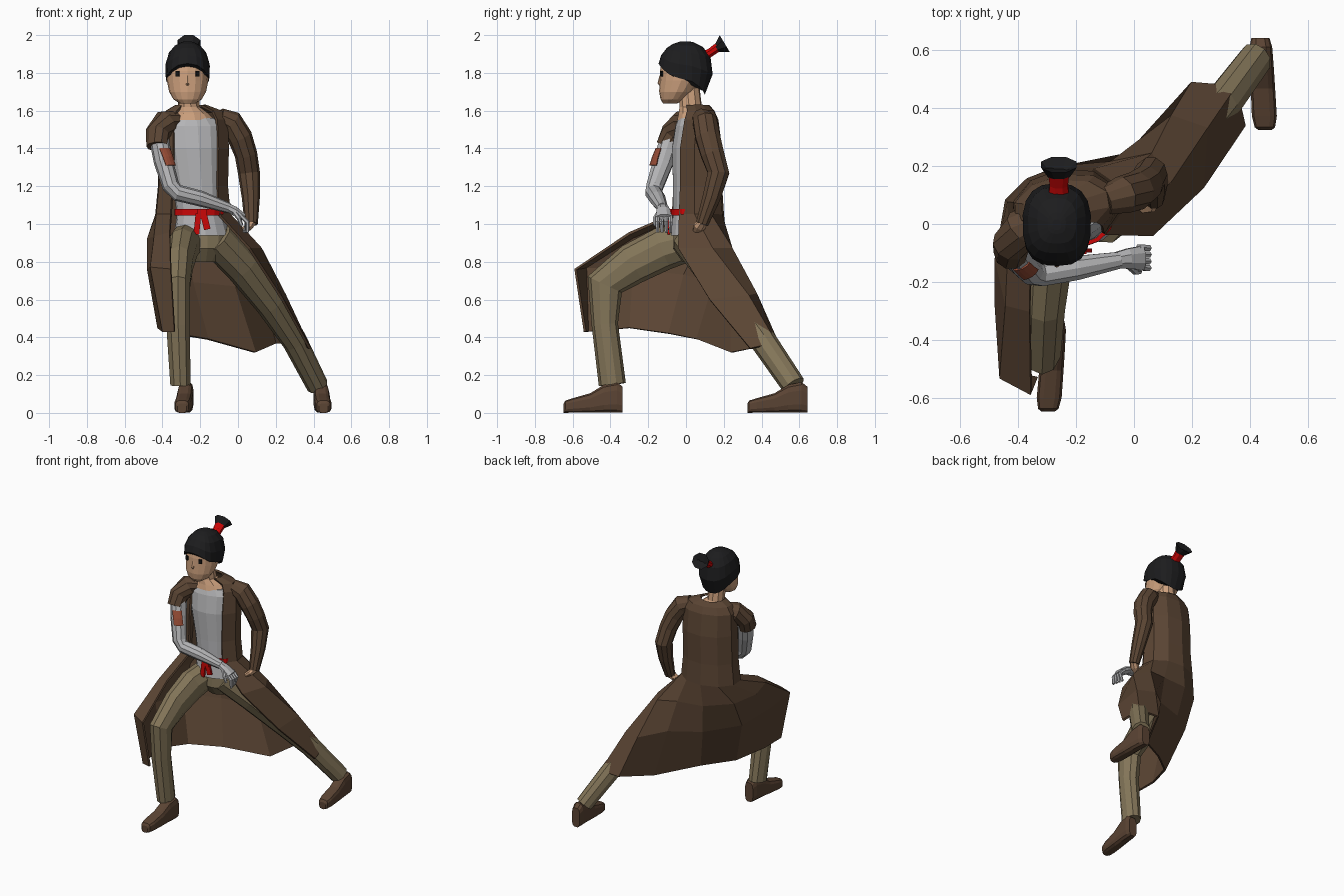
import bpy, bmesh, math
from mathutils import Vector, Matrix

def mat(name, r, g, b):
    m = bpy.data.materials.new(name)
    m.diffuse_color = (r, g, b, 1)
    return m

BROWN = mat("coat brown", 0.105, 0.06, 0.034)
SHOE = mat("shoe brown", 0.105, 0.058, 0.034)
KHAKI = mat("trouser khaki", 0.23, 0.18, 0.10)
GREY = mat("shirt grey", 0.46, 0.46, 0.47)
SKIN = mat("skin", 0.62, 0.36, 0.21)
BLACK = mat("hair black", 0.012, 0.012, 0.013)
RED = mat("sash red", 0.60, 0.002, 0.002)
RUST = mat("patch rust", 0.30, 0.07, 0.035)
EYE = mat("eye black", 0.006, 0.006, 0.006)


def finish(name, bm, m):
    bmesh.ops.recalc_face_normals(bm, faces=bm.faces[:])
    me = bpy.data.meshes.new(name)
    bm.to_mesh(me)
    bm.free()
    me.materials.append(m)
    ob = bpy.data.objects.new(name, me)
    bpy.context.collection.objects.link(ob)
    return ob


def grid(name, rows, m, closed=False, caps=False, thick=0):
    """Skin rows of points with quads; optionally close, cap or thicken."""
    bm = bmesh.new()
    vs = [[bm.verts.new(p) for p in r] for r in rows]
    n = len(rows[0])
    for a, b in zip(vs, vs[1:]):
        for i in range(n if closed else n - 1):
            j = (i + 1) % n
            bm.faces.new((a[i], a[j], b[j], b[i]))
    if caps:
        bm.faces.new(vs[0])
        bm.faces.new(vs[-1])
    ob = finish(name, bm, m)
    if thick:
        s = ob.modifiers.new("thickness", 'SOLIDIFY')
        s.thickness = thick
        s.offset = 0
    return ob


def power(v, e):
    return math.copysign(abs(v) ** e, v)


def tube(name, path, m, ref=(1, 0, 0), sides=10, square=1.0, axis=None):
    """Limb through points (x, y, z, radius along ref, other radius)."""
    pts = [Vector(p[:3]) for p in path]
    rows = []
    for i, p in enumerate(path):
        t = Vector(axis) if axis else pts[min(i + 1, len(pts) - 1)] - pts[max(i - 1, 0)]
        t.normalize()
        u = Vector(ref)
        u = (u - t * u.dot(t)).normalized()
        v = t.cross(u)
        row = []
        for k in range(sides):
            a = 2 * math.pi * (k + 0.5) / sides
            row.append(pts[i] + u * power(math.cos(a), square) * p[3] + v * power(math.sin(a), square) * p[-1])
        rows.append(row)
    return grid(name, rows, m, True, True)


def arc(cx, cy, z, hw, hd, a0=0, a1=360, n=14, turn=10):
    """Ellipse row, angle measured from the front towards -x, turned about z."""
    R = Matrix.Rotation(math.radians(turn), 3, 'Z')
    out = []
    full = a1 - a0 == 360
    for i in range(n):
        f = math.radians(a0 + (a1 - a0) * i / (n if full else n - 1))
        out.append(R @ Vector((-hw * math.sin(f), -hd * math.cos(f), 0)) + Vector((cx, cy, z)))
    return out


def box(name, loc, size, m, rot=(0, 0, 0)):
    bm = bmesh.new()
    bmesh.ops.create_cube(bm, size=1)
    bmesh.ops.scale(bm, vec=size, verts=bm.verts)
    ob = finish(name, bm, m)
    ob.location = loc
    ob.rotation_euler = rot
    return ob


# Shirt, sash and hips
grid("shirt", [arc(*r) for r in (
    (-.19, .03, .94, .15, .11), (-.20, .03, 1.05, .125, .10), (-.21, .035, 1.2, .135, .105),
    (-.225, .035, 1.4, .155, .11), (-.23, .04, 1.52, .16, .095), (-.235, .04, 1.56, .12, .08))],
    GREY, True, True)
grid("sash", [arc(-.20, .03, z, .138, .113) for z in (1.045, 1.08)], RED, True, True)
box("sash_knot", (-.19, -.088, 1.055), (.05, .03, .05), RED)
box("sash_tail_long", (-.215, -.092, 1.0), (.03, .014, .11), RED, (0, .1, 0))
box("sash_tail_short", (-.172, -.092, 1.01), (.035, .014, .08), RED, (0, -.25, 0))
grid("hips", [arc(*r) for r in (
    (-.18, .04, .80, .07, .06), (-.18, .04, .87, .14, .11), (-.18, .04, .97, .14, .105))], KHAKI, True, True)

# Trouser legs
tube("front_leg", [(-.27, .03, .91, .09, .10), (-.295, -.12, .87, .085, .115), (-.31, -.28, .79, .075, .11),
                   (-.318, -.43, .68, .068, .10), (-.317, -.43, .47, .066, .07),
                   (-.305, -.39, .15, .056, .072)], KHAKI)
tube("rear_leg", [(-.12, .03, .93, .10, .11), (.02, .13, .78, .095, .10), (.17, .26, .58, .08, .08),
                  (.30, .41, .38, .066, .07), (.42, .57, .145, .058, .064)], KHAKI)


# Shoes, heel to toe
def shoe(name, heel, toe):
    h, t = Vector(heel), Vector(toe)
    path = []
    for f, w, top in ((0, .032, .14), (.1, .04, .165), (.32, .042, .15), (.55, .043, .105),
                      (.85, .044, .078), (.97, .036, .066), (1, .024, .05)):
        p = h.lerp(t, f)
        path.append((p.x, p.y, top / 2, w, top / 2))
    tube(name, path, SHOE, square=.6, sides=12, axis=(0, -1, 0))


shoe("front_shoe", (-.272, -.335), (-.297, -.648))
shoe("rear_shoe", (.437, .643), (.453, .325))

# Long coat: body rows are arcs, skirt rows spread over both legs
body = [arc(*r, 42, 323, 9) for r in (
    (-.25, .05, 1.625, .08, .07), (-.235, .06, 1.595, .15, .085), (-.235, .06, 1.55, .18, .105),
    (-.235, .055, 1.4, .185, .13), (-.24, .055, 1.2, .185, .13), (-.24, .055, 1.05, .20, .14))]
skirt = [
    [(-.36, -.30, .95), (-.44, -.28, .93), (-.475, -.12, .92), (-.44, .08, .92), (-.27, .19, .90),
     (-.08, .21, .89), (.06, .24, .87), (.12, .14, .87), (.06, -.04, .87)],
    [(-.355, -.585, .76), (-.46, -.53, .77), (-.475, -.28, .76), (-.44, -.01, .73), (-.24, .15, .69),
     (-.02, .24, .67), (.13, .37, .63), (.25, .33, .62), (.235, .125, .60)],
    [(-.335, -.535, .43), (-.395, -.52, .43), (-.42, -.30, .45), (-.34, -.09, .42), (-.16, .06, .39),
     (.09, .24, .32), (.20, .485, .37), (.35, .475, .37), (.38, .34, .34)]]
grid("coat", body + skirt, BROWN, thick=.014)

# Coat sleeves: a short torn one and a full one
tube("short_sleeve", [(-.33, .02, 1.55, .06, .05), (-.385, -.015, 1.535, .07, .07), (-.425, -.07, 1.48, .066, .066),
                      (-.425, -.10, 1.41, .062, .06)], BROWN, (0, 1, 0))
tube("long_sleeve", [(-.10, .08, 1.565, .05, .05), (-.04, .10, 1.54, .066, .066), (.01, .115, 1.46, .068, .066),
                     (.042, .14, 1.37, .064, .06), (.058, .172, 1.27, .06, .058), (.068, .135, 1.14, .05, .048),
                     (.07, .085, 1.0, .035, .035)], BROWN, (0, 1, 0))
tube("hip_hand", [(.07, .088, 1.01, .028, .028), (.055, .07, .985, .034, .022),
                  (.025, .055, .965, .02, .015)], SKIN, (0, 1, 0), 8)

# Grey arm, its hand and fingers
tube("grey_arm", [(-.42, -.08, 1.46, .056, .052), (-.395, -.12, 1.33, .056, .051), (-.355, -.165, 1.2, .047, .046),
                  (-.32, -.172, 1.165, .045, .044), (-.2, -.152, 1.135, .044, .042),
                  (-.05, -.125, 1.085, .03, .028)], GREY, (0, 1, 0))
tube("grey_palm", [(-.06, -.125, 1.09, .03, .024), (-.02, -.12, 1.07, .038, .026),
                   (.03, -.117, 1.035, .045, .021)], GREY, (0, 1, 0), 8)
for i in range(4):
    y = -.15 + .023 * i
    tube("grey_finger_%d" % (i + 1), [(.015, y, 1.045, .012, .012), (.05, y - .002, 1.01, .012, .012),
                                      (.05 - .006 * i, y, .955, .009, .009)], GREY, (0, 1, 0), 6)
tube("grey_thumb", [(-.02, -.14, 1.065, .014, .014), (.005, -.165, 1.03, .012, .012),
                    (.02, -.165, .99, .009, .009)], GREY, (0, 1, 0), 6)

# Rust patch wrapped on the upper arm
grid("arm_patch", [[(x + .061 * math.cos(math.radians(a)), y + .061 * math.sin(math.radians(a)), z)
                    for a in range(a0, a0 + 61, 15)]
                   for x, y, z, a0 in ((-.411, -.097, 1.40, -95), (-.398, -.116, 1.355, -90), (-.387, -.13, 1.31, -85))],
     RUST, thick=.006)

# Neck and head
grid("neck", [arc(*r, n=10) for r in (
    (-.24, .03, 1.55, .12, .078), (-.245, .03, 1.585, .09, .07), (-.26, .025, 1.62, .058, .06),
    (-.265, .015, 1.72, .056, .058))], SKIN, True, True)
grid("head", [arc(-.267, cy, z, hw, hd, n=16, turn=0) for cy, z, hw, hd in (
    (-.085, 1.637, .04, .035), (-.07, 1.66, .075, .065), (-.05, 1.70, .098, .092), (-.025, 1.76, .11, .115),
    (-.018, 1.81, .112, .12), (-.01, 1.88, .105, .115), (0, 1.92, .08, .09))], SKIN, True, True)
tube("nose", [(-.267, -.135, 1.785, .006, .005), (-.267, -.141, 1.745, .01, .01),
              (-.267, -.135, 1.733, .008, .005)], SKIN, sides=6)
for side in (-1, 1):
    box("eye", (-.267 + side * .053, -.129, 1.795), (.02, .009, .03), EYE, (0, 0, side * .4))

# Hair cap: the lower edge drops from forehead to nape
rows = []
for t in (0, .25, .5, .7, .88, .98):
    row = []
    for k in range(18):
        a = 2 * math.pi * k / 18
        c = math.cos(a)                      # 1 at the front, -1 at the back
        low = 1.77 + .08 * max(c, 0) ** 2 - .085 * max(-c, 0)
        z = low + (1.967 - low) * math.sin(t * math.pi / 2)
        d = z - 1.81
        s = math.sqrt(max(0, 1 - (d / .158) ** 2.4)) if d > 0 else 1 - .27 * (d / .12) ** 2
        row.append((-.267 + .12 * s * power(math.sin(a), .8), -.003 - .145 * s * power(c, .8), z))
    rows.append(row)
grid("hair_cap", rows, BLACK, True, True)

# Red tie and flared hair tuft
tube("hair_tie", [(-.26, .10, 1.89, .038, .026), (-.26, .135, 1.912, .034, .024),
                  (-.26, .17, 1.937, .038, .026)], RED, sides=8)
tube("hair_tuft", [(-.26, .158, 1.927, .034, .02), (-.26, .18, 1.94, .05, .036),
                   (-.26, .205, 1.955, .066, .056), (-.26, .185, 1.943, .03, .02)], BLACK, sides=8)
